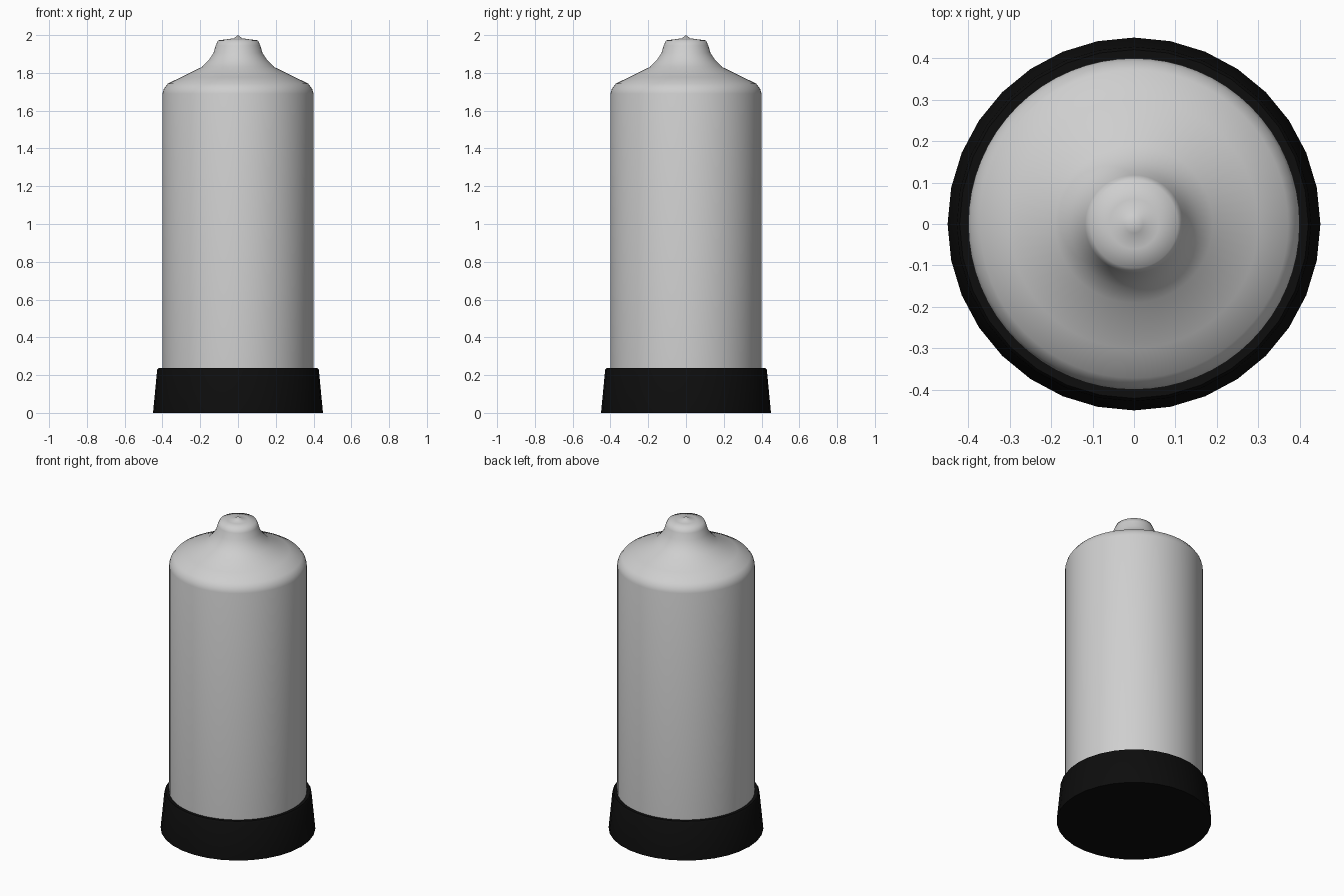
import bpy
import bmesh
import math

if "Cube" in bpy.data.objects:
    bpy.data.objects.remove(bpy.data.objects["Cube"])


def material(name, color):
    m = bpy.data.materials.new(name)
    m.diffuse_color = (*color, 1)
    m.use_nodes = True
    m.node_tree.nodes["Principled BSDF"].inputs["Base Color"].default_value = m.diffuse_color
    return m


def lathe(name, profile, sides, mat, angle):
    """Spin a (radius, height) profile around the z axis."""
    bm = bmesh.new()
    verts = [bm.verts.new((r, 0, z)) for r, z in profile]
    edges = [bm.edges.new(pair) for pair in zip(verts, verts[1:])]
    bmesh.ops.spin(bm, geom=verts + edges, cent=(0, 0, 0), axis=(0, 0, 1),
                   angle=math.tau, steps=sides, use_merge=False)
    bmesh.ops.remove_doubles(bm, verts=bm.verts, dist=0.0005)
    bmesh.ops.recalc_face_normals(bm, faces=bm.faces)
    mesh = bpy.data.meshes.new(name)
    bm.to_mesh(mesh)
    bm.free()
    mesh.materials.append(mat)
    obj = bpy.data.objects.new(name, mesh)
    bpy.context.collection.objects.link(obj)
    bpy.ops.object.select_all(action='DESELECT')
    obj.select_set(True)
    bpy.context.view_layer.objects.active = obj
    bpy.ops.object.shade_smooth_by_angle(angle=math.radians(angle))
    return obj


black = material("black rubber", (0.004, 0.004, 0.004))
grey = material("light grey metal", (0.62, 0.62, 0.62))

# Tapered foot with a closed underside and a small rounded rim
lathe("base_boot", [(0, 0), (0.45, 0), (0.428, 0.228), (0.421, 0.238), (0, 0.238)],
      32, black, 40)

# Cylinder body, sloped shoulder, neck and slightly pointed cap
lathe("bottle_body", [
    (0, 0.2), (0.4, 0.2), (0.4, 1.69), (0.393, 1.715), (0.372, 1.743),
    (0.30, 1.778), (0.19, 1.832), (0.155, 1.868), (0.13, 1.905),
    (0.118, 1.945), (0.106, 1.972), (0.06, 1.978), (0.022, 1.983), (0, 2.0)],
      64, grey, 75)
